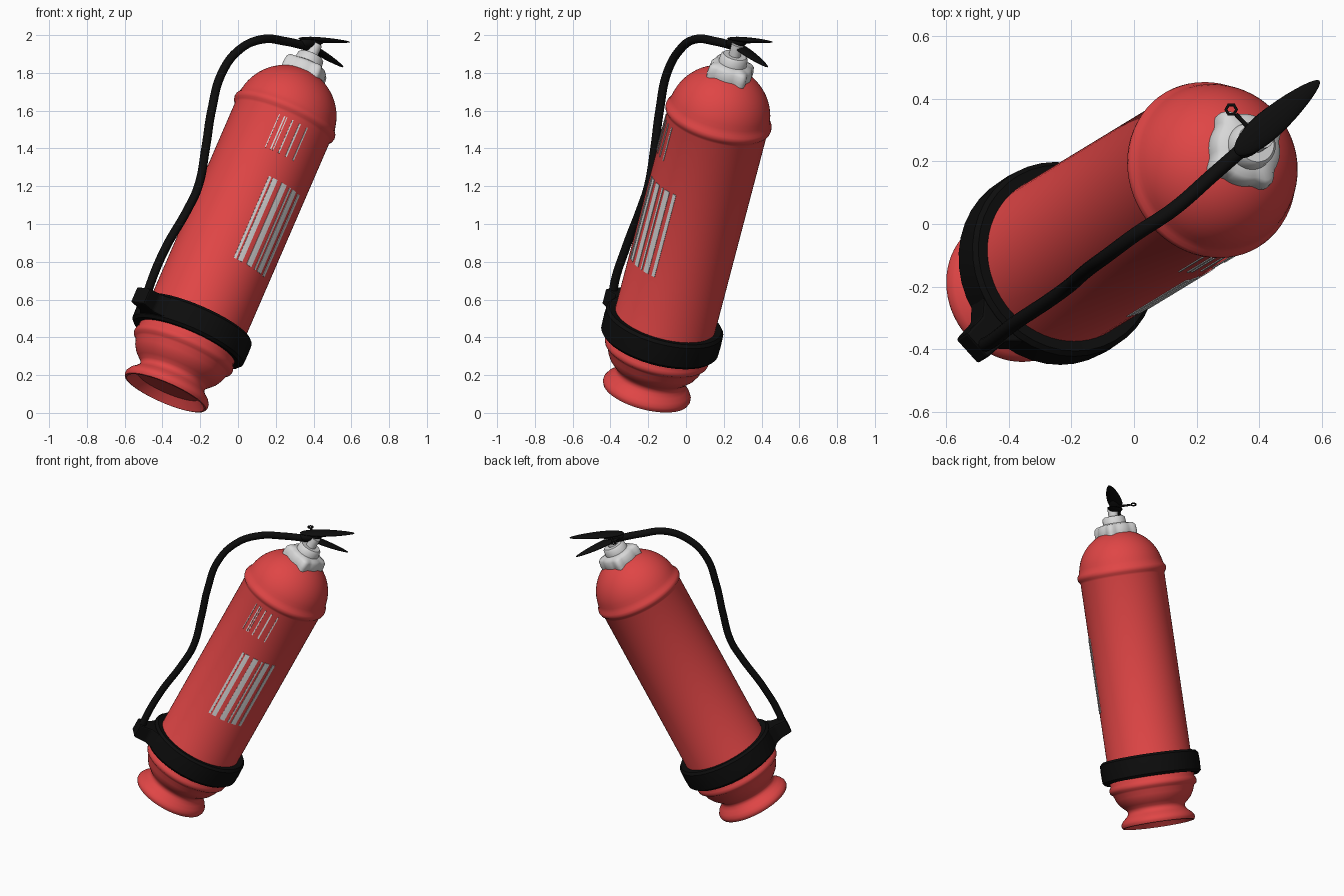
import bpy, bmesh, math
from mathutils import Vector, Matrix

if "Cube" in bpy.data.objects:
    bpy.data.objects.remove(bpy.data.objects["Cube"])

def mat(name, c):
    m = bpy.data.materials.new(name)
    m.diffuse_color = (*c, 1)
    m.use_nodes = True
    m.node_tree.nodes["Principled BSDF"].inputs["Base Color"].default_value = m.diffuse_color
    return m

RED = mat("red paint", (0.74, 0.06, 0.06))
BLACK = mat("black rubber", (0.004, 0.004, 0.004))
GREY = mat("light grey metal", (0.68, 0.68, 0.68))

# Leaning frame: local z runs along the tank axis, origin at the foot
D = Vector((0.386, 0.2346, 0.892)).normalized()
N = Vector((D.z, 0, -D.x)).normalized()
B = D.cross(N)
TILT = Matrix.Translation((-0.385, -0.212, 0.105)) @ Matrix((N, B, D)).transposed().to_4x4()

def finish(name, bm, m, world=TILT, smooth=True, angle=40):
    bmesh.ops.recalc_face_normals(bm, faces=bm.faces)
    me = bpy.data.meshes.new(name)
    bm.to_mesh(me)
    bm.free()
    me.materials.append(m)
    ob = bpy.data.objects.new(name, me)
    bpy.context.collection.objects.link(ob)
    ob.matrix_world = world
    if smooth:
        bpy.ops.object.select_all(action='DESELECT')
        ob.select_set(True)
        bpy.context.view_layer.objects.active = ob
        bpy.ops.object.shade_smooth_by_angle(angle=math.radians(angle))
    return ob

def lathe(name, prof, m, n=64, closed=False, shape=lambda a, r, z: r):
    bm = bmesh.new()
    rings = []
    for r, z in prof:
        ring = []
        for i in range(n):
            a = 2 * math.pi * i / n
            q = shape(a, r, z)
            ring.append(bm.verts.new((q * math.cos(a), q * math.sin(a), z)))
        rings.append(ring)
    pairs = list(zip(rings, rings[1:]))
    if closed:
        pairs.append((rings[-1], rings[0]))
    else:
        bm.faces.new(rings[0])
        bm.faces.new(rings[-1])
    for p, q in pairs:
        for i in range(n):
            j = (i + 1) % n
            bm.faces.new((p[i], p[j], q[j], q[i]))
    return finish(name, bm, m)

# Tank: hollow foot, waist, two raised rings and a domed top
R = 0.272
prof = [(0.05, 0.05), (0.18, 0.045), (0.212, 0.012), (0.222, 0.0), (0.232, 0.002), (0.238, 0.015),
        (0.237, 0.03), (0.225, 0.05), (0.203, 0.068), (0.188, 0.085), (0.184, 0.10), (0.19, 0.115),
        (0.21, 0.133), (0.232, 0.155), (0.25, 0.185), (0.26, 0.215), (0.266, 0.225), (0.279, 0.235),
        (0.283, 0.25), (0.28, 0.265), (R, 0.28), (R, 1.60), (0.276, 1.612), (0.285, 1.622),
        (0.288, 1.637), (0.285, 1.652), (0.276, 1.663)]
for i in range(1, 17):
    a = math.radians(5 + 80 * i / 16)
    prof.append((0.273 * math.cos(a), 1.642 + 0.273 * math.sin(a)))
lathe("tank", prof, RED)

# Strap around the lower tank
lathe("strap", [(0.262, 0.30), (0.305, 0.295), (0.319, 0.31), (0.321, 0.37), (0.319, 0.425),
                (0.305, 0.44), (0.262, 0.435)], BLACK, n=40, closed=True)

# Valve collar with four rounded lugs, then a neck and stem
def lugs(a, r, z):
    return r * (1 + 0.22 * max(0, math.cos(4 * (a - math.radians(-150)))) ** 2) if z < 1.955 else r
lathe("valve_collar", [(0.112, 1.85), (0.116, 1.90), (0.112, 1.935), (0.10, 1.95), (0.076, 1.958),
                       (0.072, 1.995), (0.062, 2.005)], GREY, shape=lugs)
lathe("valve_stem", [(0.032, 1.99), (0.032, 2.07)], GREY, n=24)

# Hose clip: tapered block sticking out of the strap
def hexahedron(name, sections, world, m):
    bm = bmesh.new()
    rings = [[bm.verts.new((x, sy * w, z + sz * h)) for sy, sz in ((-1, -1), (1, -1), (1, 1), (-1, 1))]
             for x, w, h, z in sections]
    bm.faces.new(rings[0])
    bm.faces.new(rings[-1])
    for p, q in zip(rings, rings[1:]):
        for i in range(4):
            j = (i + 1) % 4
            bm.faces.new((p[i], p[j], q[j], q[i]))
    ob = finish(name, bm, m, world, smooth=False)
    bv = ob.modifiers.new("soft edges", 'BEVEL')
    bv.width, bv.segments = 0.008, 2
    return ob

clip_frame = TILT @ Matrix.Rotation(math.radians(-139.5), 4, 'Z')
hexahedron("hose_clip", [(0.26, 0.13, 0.055, 0.368), (0.315, 0.085, 0.055, 0.368),
                         (0.35, 0.055, 0.052, 0.368), (0.43, 0.052, 0.045, 0.368)], clip_frame, BLACK)

# Hose and safety pin as tubes
def tube(name, pts, r, m, cyclic=False, kind='SMOOTH'):
    cu = bpy.data.curves.new(name, 'CURVE')
    cu.dimensions = '3D'
    cu.bevel_depth, cu.bevel_resolution, cu.resolution_u = r, 4, 8
    cu.use_fill_caps = True
    sp = cu.splines.new('BEZIER' if kind == 'SMOOTH' else 'POLY')
    if kind == 'SMOOTH':
        sp.bezier_points.add(len(pts) - 1)
        for b, p in zip(sp.bezier_points, pts):
            b.co = p
            b.handle_left_type = b.handle_right_type = 'AUTO'
    else:
        sp.points.add(len(pts) - 1)
        for b, p in zip(sp.points, pts):
            b.co = (*p, 1)
    sp.use_cyclic_u = cyclic
    cu.materials.append(m)
    ob = bpy.data.objects.new(name, cu)
    bpy.context.collection.objects.link(ob)

tube("hose", [(0.37, 0.26, 1.94), (0.25, 0.155, 1.967), (0.13, 0.05, 1.978), (0.01, -0.03, 1.925),
              (-0.085, -0.10, 1.80), (-0.14, -0.14, 1.60), (-0.17, -0.165, 1.41), (-0.21, -0.20, 1.20),
              (-0.265, -0.24, 1.08), (-0.385, -0.32, 0.87), (-0.465, -0.38, 0.68),
              (-0.495, -0.39, 0.58)], 0.023, BLACK)
tube("pin_rod", [(0.40, 0.27, 1.955), (0.325, 0.35, 1.965)], 0.007, BLACK, kind='POLY')
tube("pin_ring", [(0.31 + 0.017 * math.cos(k * math.pi / 3), 0.365 + 0.017 * math.sin(k * math.pi / 3), 1.967)
                  for k in range(6)], 0.005, BLACK, cyclic=True, kind='POLY')

# Levers: flat leaf shapes, widest near the valve
def leaf(name, a, b, w, t):
    a, b = Vector(a), Vector(b)
    x = (b - a).normalized()
    y = Vector((0, 0, 1)).cross(x).normalized()
    world = Matrix.Translation((a + b) / 2) @ Matrix((x, y, x.cross(y))).transposed().to_4x4()
    bm = bmesh.new()
    bmesh.ops.create_uvsphere(bm, u_segments=32, v_segments=16, radius=1)
    for v in bm.verts:
        k = 1 - 0.3 * v.co.x
        v.co = (v.co.x * (b - a).length / 2, v.co.y * w * k, v.co.z * t * k)
    finish(name, bm, BLACK, world)

leaf("upper_lever", (0.325, 0.225, 1.982), (0.592, 0.457, 1.963), 0.045, 0.014)
leaf("lower_lever", (0.335, 0.24, 1.968), (0.557, 0.432, 1.83), 0.042, 0.014)
leaf("lever_head", (0.325, 0.22, 1.955), (0.455, 0.325, 1.968), 0.034, 0.03)

# Label stripes: thin curved plates just proud of the tank
def stripes(name, spans, z0, z1):
    bm = bmesh.new()
    for a0, a1 in spans:
        cols = []
        for i in range(4):
            a = math.radians(a0 + (a1 - a0) * i / 3)
            cols.append([bm.verts.new((r * math.sin(a), -r * math.cos(a), z))
                         for r, z in ((R - 0.002, z0), (R + 0.003, z0), (R + 0.003, z1), (R - 0.002, z1))])
        bm.faces.new(cols[0])
        bm.faces.new(cols[-1])
        for p, q in zip(cols, cols[1:]):
            for i in range(4):
                j = (i + 1) % 4
                bm.faces.new((p[i], p[j], q[j], q[i]))
    finish(name, bm, GREY)

stripes("large_label", [(10, 13), (15, 21), (27, 34), (39, 41), (44, 51), (56, 60)], 0.76, 1.245)
stripes("small_label", [(-7, -6), (-1, 0.5), (2, 3), (9, 10.5), (18, 20), (28, 29.5)], 1.38, 1.575)
